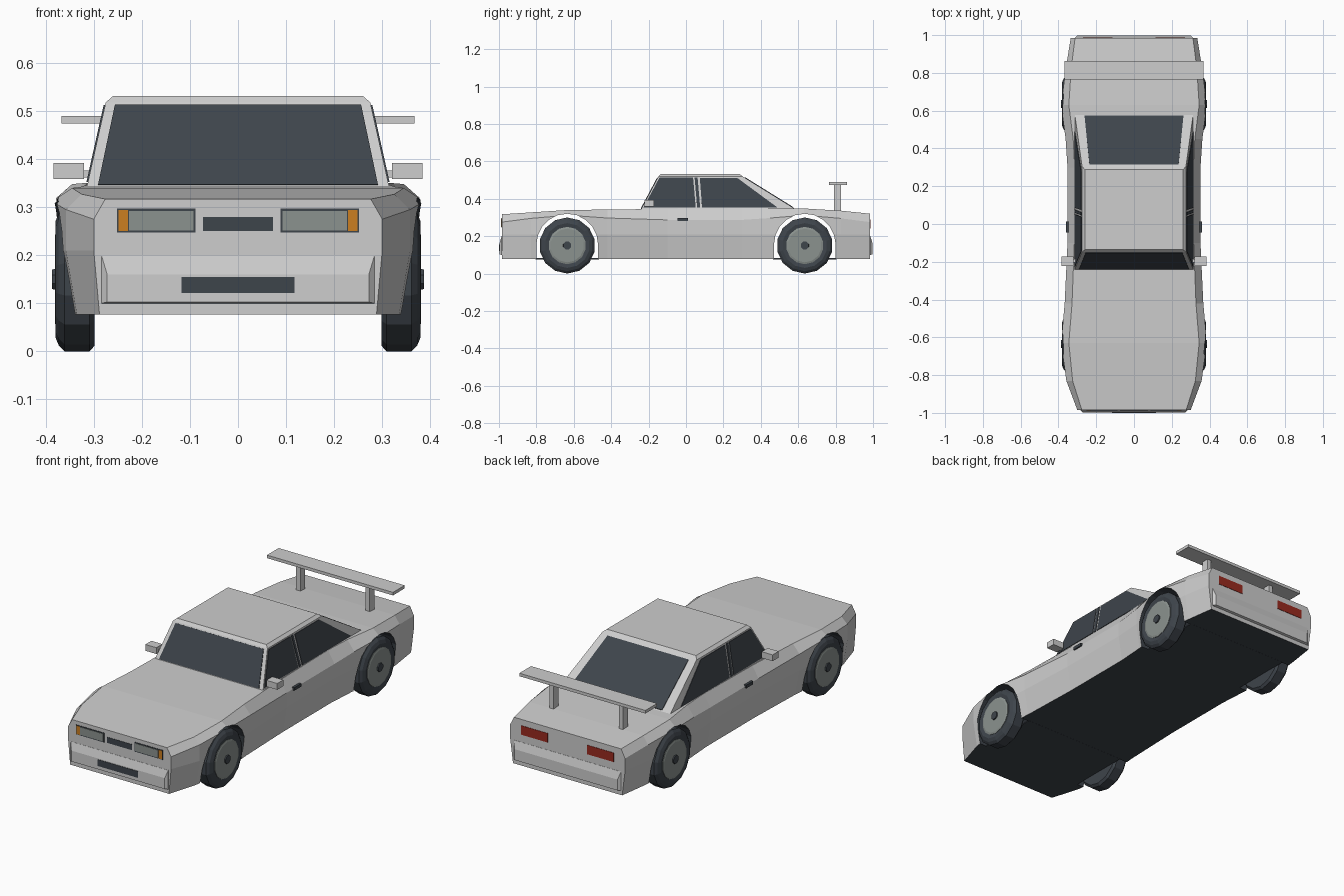
import bpy
import bmesh
from math import sin, cos, pi
from mathutils import Vector

cube = bpy.data.objects.get("Cube")
if cube:
    bpy.data.objects.remove(cube, do_unlink=True)


def material(name, r, g, b):
    m = bpy.data.materials.new(name)
    m.use_nodes = True
    m.diffuse_color = (r, g, b, 1)
    m.node_tree.nodes["Principled BSDF"].inputs["Base Color"].default_value = (r, g, b, 1)
    return m


PAINT = material("silver_paint", 0.61, 0.61, 0.61)
DARK = material("dark_glass_and_rubber", 0.048, 0.058, 0.07)
GREY = material("lens_and_rim_grey", 0.26, 0.29, 0.275)
ORANGE = material("indicator_orange", 0.6, 0.21, 0.015)
RED = material("tail_light_red", 0.32, 0.023, 0.014)


def loft(name, rings, *mats):
    """Skin matching rings of points and close both ends."""
    bm = bmesh.new()
    rows = [[bm.verts.new(p) for p in ring] for ring in rings]
    n = len(rows[0])
    for a, b in zip(rows, rows[1:]):
        for i in range(n):
            j = (i + 1) % n
            bm.faces.new((a[i], a[j], b[j], b[i]))
    bm.faces.new(rows[0])
    bm.faces.new(rows[-1])
    bmesh.ops.recalc_face_normals(bm, faces=bm.faces)
    mesh = bpy.data.meshes.new(name)
    bm.to_mesh(mesh)
    bm.free()
    for m in mats:
        mesh.materials.append(m)
    ob = bpy.data.objects.new(name, mesh)
    bpy.context.collection.objects.link(ob)
    return ob


def slab(name, pts, offset, mat):
    """Thin plate standing proud of a surface by offset."""
    o = Vector(offset)
    return loft(name, [[Vector(p) - o for p in pts], [Vector(p) + o for p in pts]], mat)


def rect(x0, x1, z0, z1, y):
    return [(x0, y, z0), (x1, y, z0), (x1, y, z1), (x0, y, z1)]


def box(name, x, y, z, mat):
    return loft(name, [rect(*x, *z, y[0]), rect(*x, *z, y[1])], mat)


SIDES = (("left", 1), ("right", -1))
AXLES = (("front", -0.635), ("rear", 0.635))

# Body shell: y, sill x, flank x, top edge x, shoulder z, top z
stations = [
    (-0.985, 0.288, 0.300, 0.276, 0.275, 0.317),
    (-0.83, 0.335, 0.358, 0.325, 0.295, 0.327),
    (-0.63, 0.360, 0.386, 0.345, 0.312, 0.340),
    (-0.42, 0.342, 0.367, 0.328, 0.297, 0.342),
    (-0.10, 0.332, 0.352, 0.316, 0.287, 0.346),
    (0.30, 0.332, 0.352, 0.314, 0.287, 0.350),
    (0.45, 0.342, 0.362, 0.322, 0.297, 0.350),
    (0.63, 0.360, 0.386, 0.345, 0.312, 0.348),
    (0.83, 0.340, 0.360, 0.332, 0.295, 0.336),
    (0.985, 0.318, 0.335, 0.312, 0.275, 0.320),
]
rings = []
for y, sill, flank, top, zs, zt in stations:
    half = [(sill, 0.077), (flank, 0.21), (flank, zs), (top, zt)]
    rings.append([(x, y, z) for x, z in half] + [(-x, y, z) for x, z in reversed(half)])
body = loft("body_shell", rings, PAINT, DARK)

# Wheel arches cut through the shell
cutters = []
for axle, yc in AXLES:
    arc = [(yc + 0.165 * cos(a * pi / 10), 0.155 + 0.165 * sin(a * pi / 10)) for a in range(11)]
    arc += [(yc - 0.165, 0.0), (yc + 0.165, 0.0)]
    cutter = loft("arch_cutter", [[(x, y, z) for y, z in arc] for x in (-0.6, 0.6)])
    cutter.hide_render = True
    mod = body.modifiers.new("arch", "BOOLEAN")
    mod.object = cutter
    mod.operation = "DIFFERENCE"
    mod.solver = "EXACT"
    cutters.append(cutter)
    box(axle + "_axle_floor", (-0.3, 0.3), (yc - 0.17, yc + 0.17), (0.0765, 0.082), DARK)
bpy.context.view_layer.update()
cut_mesh = bpy.data.meshes.new_from_object(body.evaluated_get(bpy.context.evaluated_depsgraph_get()))
body.modifiers.clear()
body.data = cut_mesh
for c in cutters:
    bpy.data.objects.remove(c, do_unlink=True)

# Underside and arch linings are dark
for f in cut_mesh.polygons:
    n, c = f.normal, f.center
    lining = abs(n.x) < 0.02 and n.z < 0.05 and abs(abs(c.y) - 0.635) < 0.17
    f.material_index = 1 if n.z < -0.9 or lining else 0

# Cabin
Z0, Z1 = 0.335, 0.518


def cabin(z):
    """Half width, front y and rear y of the cabin at a height."""
    t = (z - Z0) / (Z1 - Z0)
    return 0.316 - 0.041 * t, -0.245 + 0.097 * t, 0.60 - 0.295 * t


def cabin_ring(w, y0, y1, z):
    return [(-w, y0, z), (w, y0, z), (w, y1, z), (-w, y1, z)]


loft("cabin", [cabin_ring(*cabin(Z0), Z0), cabin_ring(*cabin(Z1), Z1),
               cabin_ring(0.26, -0.136, 0.288, 0.531)], PAINT)

# Windscreen and rear window
lo, hi = 0.346, 0.512
slab("windscreen", [(-0.291, cabin(lo)[1], lo), (0.291, cabin(lo)[1], lo),
                    (0.256, cabin(hi)[1], hi), (-0.256, cabin(hi)[1], hi)], (0, -0.003, 0.0015), DARK)
lo = 0.352
slab("rear_window", [(-0.262, cabin(lo)[2], lo), (0.262, cabin(lo)[2], lo),
                     (0.236, cabin(hi)[2], hi), (-0.236, cabin(hi)[2], hi)], (0, 0.0015, 0.003), DARK)

# Side windows: (y, z) outlines laid on the sloping cabin side
panes = {
    "front_side_window": [(-0.228, 0.352), (0.052, 0.352), (0.038, 0.512), (-0.142, 0.512)],
    "door_pillar_strip": [(0.060, 0.352), (0.076, 0.352), (0.062, 0.512), (0.046, 0.512)],
    "rear_side_window": [(0.086, 0.352), (0.490, 0.352), (0.275, 0.510), (0.074, 0.510)],
}
for side, s in SIDES:
    for name, outline in panes.items():
        slab(side + "_" + name, [(s * cabin(z)[0], y, z) for y, z in outline],
             (s * 0.003, 0, 0.0007), DARK)

# Bumpers with a sloped upper face
for name, s, w in (("front", -1, 0.284), ("rear", 1, 0.312)):
    loft(name + "_bumper", [rect(-w, w, 0.1, 0.2, s * 0.98),
                            rect(-w, w, 0.1, 0.2, s * 0.986),
                            rect(-w + 0.012, w - 0.012, 0.103, 0.16, s * 0.998)], PAINT)

# Front details
face = (0, -0.002, 0)
slab("upper_grille", rect(-0.073, 0.073, 0.25, 0.28, -0.985), face, DARK)
slab("lower_grille", rect(-0.117, 0.117, 0.121, 0.155, -0.998), face, DARK)
for side, s in SIDES:
    slab(side + "_headlight_frame", rect(s * 0.088, s * 0.252, 0.247, 0.297, -0.985), face, DARK)
    slab(side + "_headlight_lens", rect(s * 0.093, s * 0.227, 0.252, 0.292, -0.987), face, GREY)
    slab(side + "_indicator", rect(s * 0.229, s * 0.249, 0.25, 0.294, -0.987), face, ORANGE)

    # Tail light, mirror, handle and spoiler post
    slab(side + "_tail_light", rect(s * 0.115, s * 0.27, 0.24, 0.288, 0.985), face, RED)
    box(side + "_mirror", (s * 0.32, s * 0.384), (-0.222, -0.172), (0.359, 0.392), PAINT)
    box(side + "_mirror_stalk", (s * 0.3, s * 0.325), (-0.205, -0.185), (0.362, 0.376), PAINT)
    box(side + "_door_handle", (s * 0.345, s * 0.36), (-0.045, 0.012), (0.28, 0.296), DARK)
    box(side + "_spoiler_post", (s * 0.19, s * 0.214), (0.79, 0.83), (0.32, 0.48), PAINT)

box("spoiler_wing", (-0.367, 0.367), (0.765, 0.862), (0.474, 0.49), PAINT)


# Wheels turned from x, radius profiles
def turned(name, s, yc, profile, mat, n=14):
    loft(name, [[(s * x, yc + r * cos(2 * pi * (i + 0.5) / n), 0.15 + r * sin(2 * pi * (i + 0.5) / n))
                 for i in range(n)] for x, r in profile], mat)


for side, s in SIDES:
    for axle, yc in AXLES:
        tag = axle + "_" + side
        turned(tag + "_tyre", s, yc, [(0.298, 0.138), (0.309, 0.15), (0.361, 0.15),
                                      (0.373, 0.137), (0.380, 0.12), (0.376, 0.1)], DARK)
        turned(tag + "_rim", s, yc, [(0.36, 0.1), (0.378, 0.1), (0.381, 0.09)], GREY)
        turned(tag + "_hub", s, yc, [(0.37, 0.025), (0.387, 0.022)], DARK, 8)
